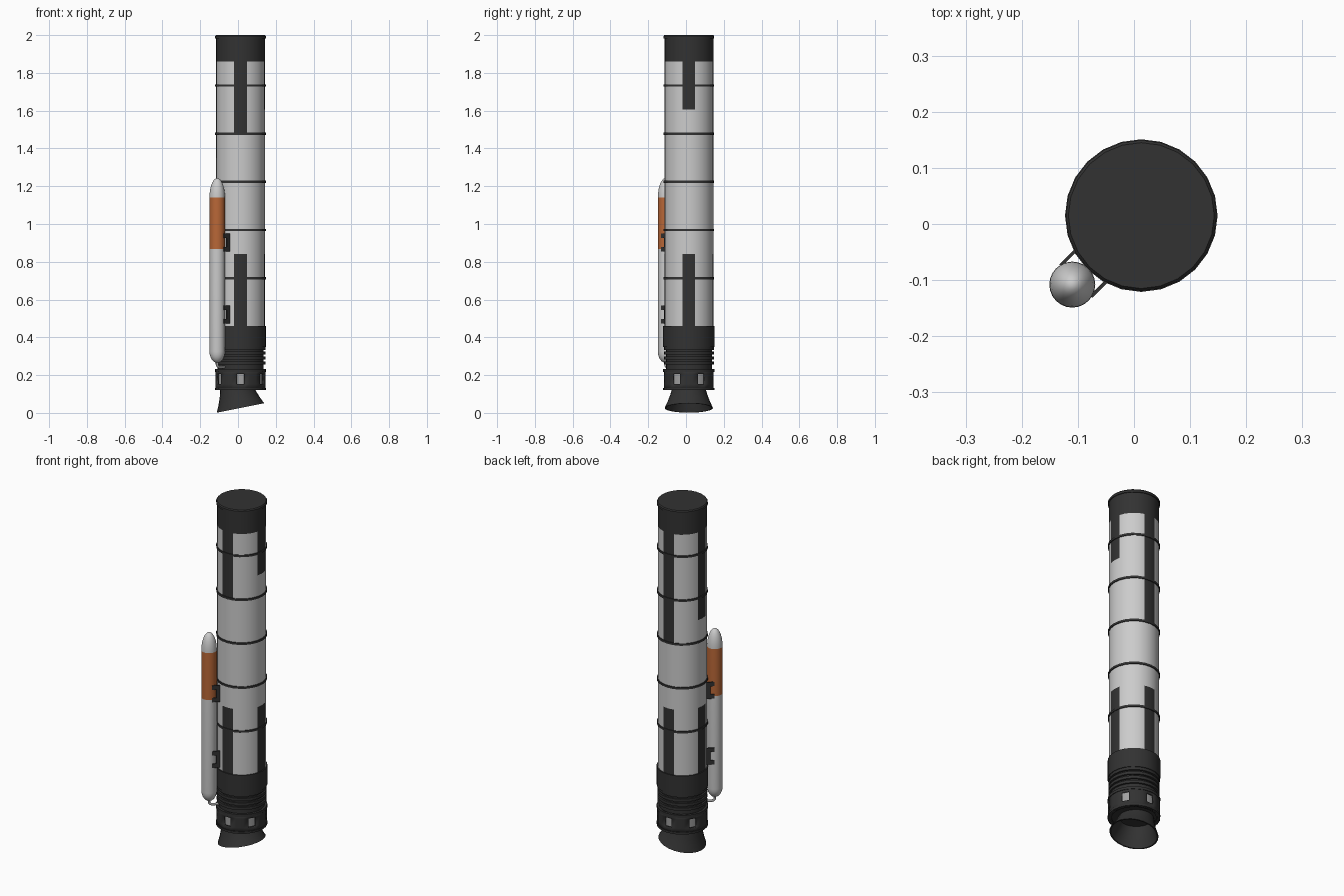
import bpy, bmesh, math
from mathutils import Vector, Matrix

if "Cube" in bpy.data.objects:
    bpy.data.objects.remove(bpy.data.objects["Cube"])

CX, CY = 0.013, 0.015          # main core axis
BX, BY = -0.110, -0.108        # side bottle axis
pi = math.pi


def material(name, rgb):
    m = bpy.data.materials.new(name)
    m.diffuse_color = (*rgb, 1)
    m.use_nodes = True
    m.node_tree.nodes["Principled BSDF"].inputs["Base Color"].default_value = m.diffuse_color
    return m


WHITE = material("hull white", (0.6, 0.6, 0.6))
DARK = material("charcoal", (0.032, 0.032, 0.032))
ORANGE = material("burnt orange", (0.48, 0.135, 0.038))
GREY = material("window grey", (0.36, 0.36, 0.36))


def finish(name, bm, mats, loc, smooth=35):
    me = bpy.data.meshes.new(name)
    bm.to_mesh(me)
    bm.free()
    ob = bpy.data.objects.new(name, me)
    ob.location = loc
    bpy.context.collection.objects.link(ob)
    for m in mats:
        me.materials.append(m)
    if smooth:
        bpy.ops.object.select_all(action='DESELECT')
        ob.select_set(True)
        bpy.context.view_layer.objects.active = ob
        bpy.ops.object.shade_smooth_by_angle(angle=math.radians(smooth))
    return ob


def lathe(name, profile, mats, loc=(CX, CY, 0), segs=24, rule=None, angles=None, skip=None):
    """Revolve (r, z) points; rule(azimuth, z) picks the material, skip leaves holes."""
    angles = angles or [2 * pi * i / segs for i in range(segs)]
    n = len(angles)
    bm = bmesh.new()
    rings = []
    for r, z in profile:
        if r < 1e-6:
            rings.append([bm.verts.new((0, 0, z))] * n)
        else:
            rings.append([bm.verts.new((r * math.cos(a), r * math.sin(a), z)) for a in angles])
    for lo, hi in zip(rings, rings[1:]):
        for i in range(n):
            j = (i + 1) % n
            vs = list(dict.fromkeys((lo[i], lo[j], hi[j], hi[i])))
            c = sum((v.co for v in vs), Vector()) / len(vs)
            mid = angles[i] + ((angles[j] - angles[i]) % (2 * pi)) / 2
            if skip and skip(mid, c.z):
                continue
            f = bm.faces.new(vs)
            f.material_index = rule(mid, c.z) if rule else 0
    return finish(name, bm, mats, loc)


# main core with dark cap and four stripes of stepped length
STRIPES = [(0, 1.605), (-pi / 2, 1.48), (pi, 1.35), (pi / 2, 1.225)]


def core_colour(a, z):
    if z > 1.86 or z < 0.46:
        return 1
    for direction, low in STRIPES:
        if math.cos(a - direction) > math.cos(math.radians(14)):
            return int(z > low or z < 0.84)
    return 0


heights = [0.40, 0.46, 0.84, 1.225, 1.35, 1.48, 1.605, 1.86, 1.995]
lathe("core_body", [(0, 0.40)] + [(0.130, z) for z in heights] + [(0, 1.995)],
      [WHITE, DARK], rule=core_colour)


def band(name, z0, z1, r, inner=0.10):
    lathe(name, [(inner, z0), (r, z0), (r, z1), (inner, z1), (inner, z0)], [DARK])


# hoops around the core
for i, z in enumerate((0.713, 0.968, 1.223, 1.478, 1.733)):
    band(f"hoop_{i + 1}", z - 0.006, z + 0.006, 0.1345)
lathe("top_cap", [(0.12, 1.982), (0.1345, 1.982), (0.1345, 1.994), (0.130, 2.0), (0, 2.0)], [DARK])

# lower collar and ribbed neck
band("lower_collar", 0.35, 0.46, 0.136)
lathe("neck", [(0, 0.22), (0.122, 0.22), (0.122, 0.36), (0, 0.36)], [DARK])
for i in range(4):
    z = 0.256 + i * 0.026
    band(f"neck_rib_{i + 1}", z, z + 0.016, 0.132)

# engine ring with six recessed windows
az = [math.radians(-90 + 60 * k + d) for k in range(6) for d in (-9, 9, 22, 38)]
ring = lathe("engine_ring", [(0.133, 0.12), (0.133, 0.153), (0.133, 0.205), (0.133, 0.232)], [DARK],
             angles=az, skip=lambda a, z: 0.153 < z < 0.205 and math.cos(6 * (a + pi / 2)) > 0.95)
sol = ring.modifiers.new("thickness", 'SOLIDIFY')
sol.thickness, sol.offset = 0.01, -1
lathe("window_core", [(0, 0.124), (0.122, 0.124), (0.122, 0.14), (0.122, 0.215), (0.122, 0.228), (0, 0.228)],
      [GREY, DARK], rule=lambda a, z: int(not 0.14 < z < 0.215))
band("ring_bottom_lip", 0.12, 0.132, 0.136, 0.115)
band("ring_top_lip", 0.217, 0.232, 0.136, 0.115)

# tilted hollow engine bell
bell = lathe("engine_bell", [(0.121, 0), (0.128, 0), (0.112, 0.035), (0.098, 0.072), (0.086, 0.115),
                             (0.079, 0.115), (0.091, 0.072), (0.105, 0.035), (0.121, 0)],
             [DARK], loc=(CX, CY, 0.026))
bell.rotation_euler = (0, math.radians(-11.3), 0)

# side bottle with rounded ends and an orange band
R = 0.041
prof = [(R * math.sin(t), 0.325 - 0.06 * math.cos(t)) for t in (pi / 2 * i / 6 for i in range(7))]
prof += [(R, 0.867), (R, 1.14)]
prof += [(R * math.cos(t), 1.14 + 0.103 * math.sin(t)) for t in (pi / 2 * i / 7 for i in range(1, 7))]
prof += [(0, 1.243)]
lathe("side_bottle", prof, [WHITE, ORANGE], loc=(BX, BY, 0),
      rule=lambda a, z: int(0.867 < z < 1.14))

# C-shaped clamps on both sides of the bottle
turn = Matrix.Rotation(math.radians(225), 4, 'Z')


def clamp(name, z):
    bm = bmesh.new()
    for side in (-1, 1):
        for d0, d1, z0, z1 in ((0.118, 0.143, -0.048, 0.048),
                               (0.143, 0.165, 0.024, 0.048), (0.143, 0.165, -0.048, -0.024)):
            m = (turn @ Matrix.Translation(((d0 + d1) / 2, side * 0.039, (z0 + z1) / 2))
                 @ Matrix.Diagonal((d1 - d0, 0.006, z1 - z0, 1)))
            bmesh.ops.create_cube(bm, size=1, matrix=m)
    finish(name, bm, [DARK], (CX, CY, z), 0)


clamp("upper_clamp", 0.902)
clamp("lower_clamp", 0.52)

# feed pipe from the bottle's foot into the neck
cu = bpy.data.curves.new("feed_pipe", 'CURVE')
cu.dimensions = '3D'
cu.bevel_depth, cu.bevel_resolution = 0.007, 2
cu.use_fill_caps = True
path = [(BX, BY, 0.275), (BX, BY, 0.252), (BX + 0.004, BY + 0.004, 0.245),
        (BX + 0.011, BY + 0.011, 0.242), (BX + 0.045, BY + 0.045, 0.242)]
sp = cu.splines.new('POLY')
sp.points.add(len(path) - 1)
for p, co in zip(sp.points, path):
    p.co = (*co, 1)
cu.materials.append(GREY)
bpy.context.collection.objects.link(bpy.data.objects.new("feed_pipe", cu))
